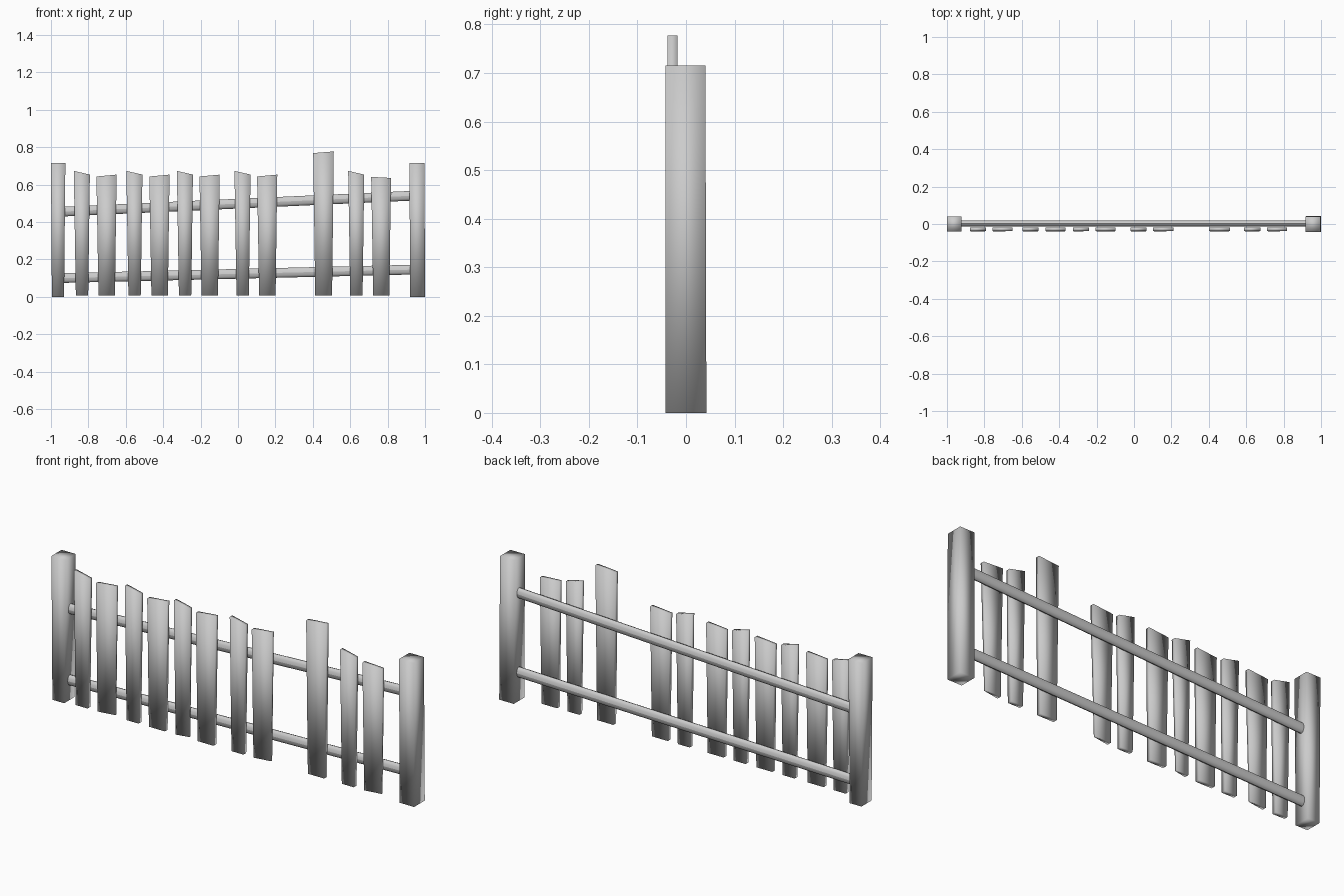
import bpy
import bmesh
from mathutils import Vector

cube = bpy.data.objects.get("Cube")
if cube:
    bpy.data.objects.remove(cube, do_unlink=True)

wood = bpy.data.materials.new("grey_wood")
GREY = (0.6, 0.6, 0.6, 1)
wood.diffuse_color = GREY
wood.use_nodes = True
wood.node_tree.nodes["Principled BSDF"].inputs["Base Color"].default_value = GREY


def loft(name, bottom, top):
    """Closed solid between two rings with the same point count."""
    bm = bmesh.new()
    low = [bm.verts.new(p) for p in bottom]
    high = [bm.verts.new(p) for p in top]
    n = len(low)
    for i in range(n):
        j = (i + 1) % n
        bm.faces.new((low[i], low[j], high[j], high[i]))
    bm.faces.new(low[::-1])
    bm.faces.new(high)
    bmesh.ops.recalc_face_normals(bm, faces=bm.faces)
    for face in bm.faces:
        face.smooth = True
    mesh = bpy.data.meshes.new(name)
    bm.to_mesh(mesh)
    bm.free()
    mesh.materials.append(wood)
    obj = bpy.data.objects.new(name, mesh)
    bpy.context.collection.objects.link(obj)
    return obj


def ring(x0, x1, y0, y1, z0, z1):
    return [(x0, y0, z0), (x1, y0, z1), (x1, y1, z1), (x0, y1, z0)]


# End posts
loft("right_post", ring(-0.995, -0.93, -0.04, 0.04, 0, 0),
     ring(-1.0, -0.923, -0.04, 0.04, 0.715, 0.715))
loft("left_post", ring(0.92, 1.0, -0.042, 0.042, 0, 0),
     ring(0.917, 0.997, -0.042, 0.04, 0.715, 0.715))

# Sloping oval rails
for name, z_start, z_end in (("lower_rail", 0.1, 0.145), ("upper_rail", 0.455, 0.54)):
    bpy.ops.mesh.primitive_cylinder_add(vertices=12, radius=1, depth=1)
    rail = bpy.context.object
    rail.name = name
    start, end = Vector((-0.94, 0.003, z_start)), Vector((0.93, 0.003, z_end))
    rail.location = (start + end) / 2
    rail.rotation_euler = (end - start).to_track_quat("Z", "Y").to_euler()
    rail.scale = (0.026, 0.017, (end - start).length)
    # Keep the taller axis of the oval upright
    bpy.context.view_layer.update()
    side = rail.matrix_world.to_3x3() @ Vector((1, 0, 0))
    if abs(side.y) > abs(side.z):
        rail.scale = (0.017, 0.026, (end - start).length)
    rail.data.materials.append(wood)
    bpy.ops.object.shade_smooth_by_angle()

# Pickets: centre, half width, top heights at each side, warped foot
narrow = (0.043, 0.673, 0.653)
wide = (0.054, 0.643, 0.653)
pickets = [
    (-0.835, narrow, False), (-0.703, wide, True), (-0.554, narrow, False),
    (-0.42, wide, False), (-0.284, narrow, True), (-0.152, wide, False),
    (0.024, narrow, False), (0.156, wide, True),
    (0.457, (0.055, 0.768, 0.777), False),
    (0.632, narrow, False), (0.765, (0.053, 0.641, 0.635), True),
]
for i, (x, (half, z_left, z_right), warped) in enumerate(pickets, 1):
    foot = ring(x - half + 0.011, x + half - 0.009, -0.04, -0.018, 0.008, 0.008)
    if warped:
        foot[1] = (x + half - 0.009, -0.026, 0.008)
    loft(f"picket_{i}", foot,
         ring(x - half, x + half, -0.038, -0.018, z_left, z_right))
